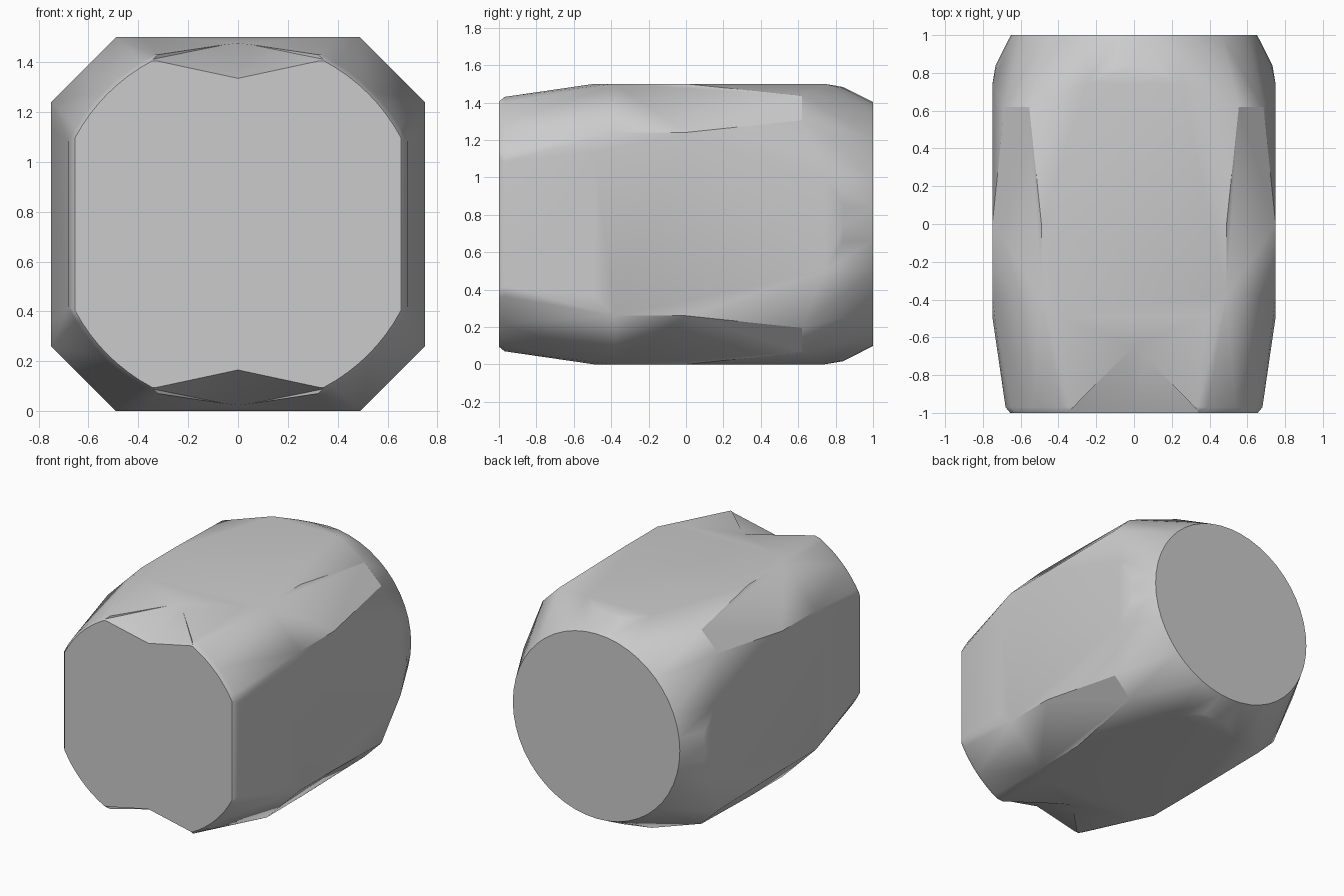
import bpy, bmesh, math
from mathutils import Vector

if "Cube" in bpy.data.objects:
    bpy.data.objects.remove(bpy.data.objects["Cube"])

CZ = 0.75  # height of the long axis


def hull(name, points):
    bm = bmesh.new()
    for p in points:
        bm.verts.new(p)
    res = bmesh.ops.convex_hull(bm, input=bm.verts)
    loose = [v for v in bm.verts if not v.link_faces]
    bmesh.ops.delete(bm, geom=loose, context='VERTS')
    bmesh.ops.dissolve_limit(bm, angle_limit=math.radians(0.5),
                             verts=bm.verts, edges=bm.edges)
    bmesh.ops.recalc_face_normals(bm, faces=bm.faces)
    me = bpy.data.meshes.new(name)
    bm.to_mesh(me)
    bm.free()
    ob = bpy.data.objects.new(name, me)
    bpy.context.collection.objects.link(ob)
    return ob


def octagon(y, a, b):
    """Eight points (+-a, +-b) and (+-b, +-a) around the axis."""
    return [(sx * p, y, CZ + sz * q) for p, q in ((a, b), (b, a))
            for sx in (-1, 1) for sz in (-1, 1)]


def circle(y, r, n=48):
    return [(r * math.cos(2 * math.pi * i / n), y,
             CZ + r * math.sin(2 * math.pi * i / n)) for i in range(n)]


def clipped_circle(y, r, half, n=8):
    """Square of the given half width whose corners are arcs of radius r."""
    a0 = math.acos(half / r)
    a1 = math.pi / 2 - a0
    return [(r * math.cos(a), y, CZ + r * math.sin(a))
            for k in range(4)
            for a in (k * math.pi / 2 + a0 + (a1 - a0) * i / n for i in range(n + 1))]


# Main body: rounded front, chamfered middle, round back
points = clipped_circle(-1.0, 0.74, 0.655) + clipped_circle(-0.97, 0.757, 0.68)
points += octagon(-0.49, 0.385, 0.75)
points += octagon(-0.38, 0.49, 0.75) + octagon(0.0, 0.49, 0.75)
points += octagon(0.62, 0.555, 0.685) + octagon(0.74, 0.25, 0.75)
points += circle(0.84, 0.733) + circle(1.0, 0.652)
body = hull("barrel_body", points)
bpy.context.view_layer.objects.active = body
body.select_set(True)

# V-shaped notches in the top and bottom of the front end
apex = Vector((0, -0.64, 0.731))
low = apex + 1.5 * (Vector((0, -1, 0.585)) - apex)
for side, name in ((1, "top_notch_cutter"), (-1, "bottom_notch_cutter")):
    pts = [apex, low, apex + Vector((0, 0, 0.4))]
    for sx in (-1, 1):
        c = apex + 1.5 * (Vector((sx * 0.35, -1, 0.66)) - apex)
        pts += [c, c + Vector((0, 0, 0.4))]
    cutter = hull(name, [(p.x, p.y, CZ + side * p.z) for p in pts])
    cutter.hide_render = True
    mod = body.modifiers.new(name, 'BOOLEAN')
    mod.operation = 'DIFFERENCE'
    mod.solver = 'EXACT'
    mod.object = cutter
    bpy.ops.object.modifier_apply(modifier=name)
    bpy.data.objects.remove(cutter)

# Soft facets with crisp ends
bpy.ops.object.shade_smooth_by_angle(angle=math.radians(30))
wn = body.modifiers.new("weighted_normals", 'WEIGHTED_NORMAL')
wn.keep_sharp = True
